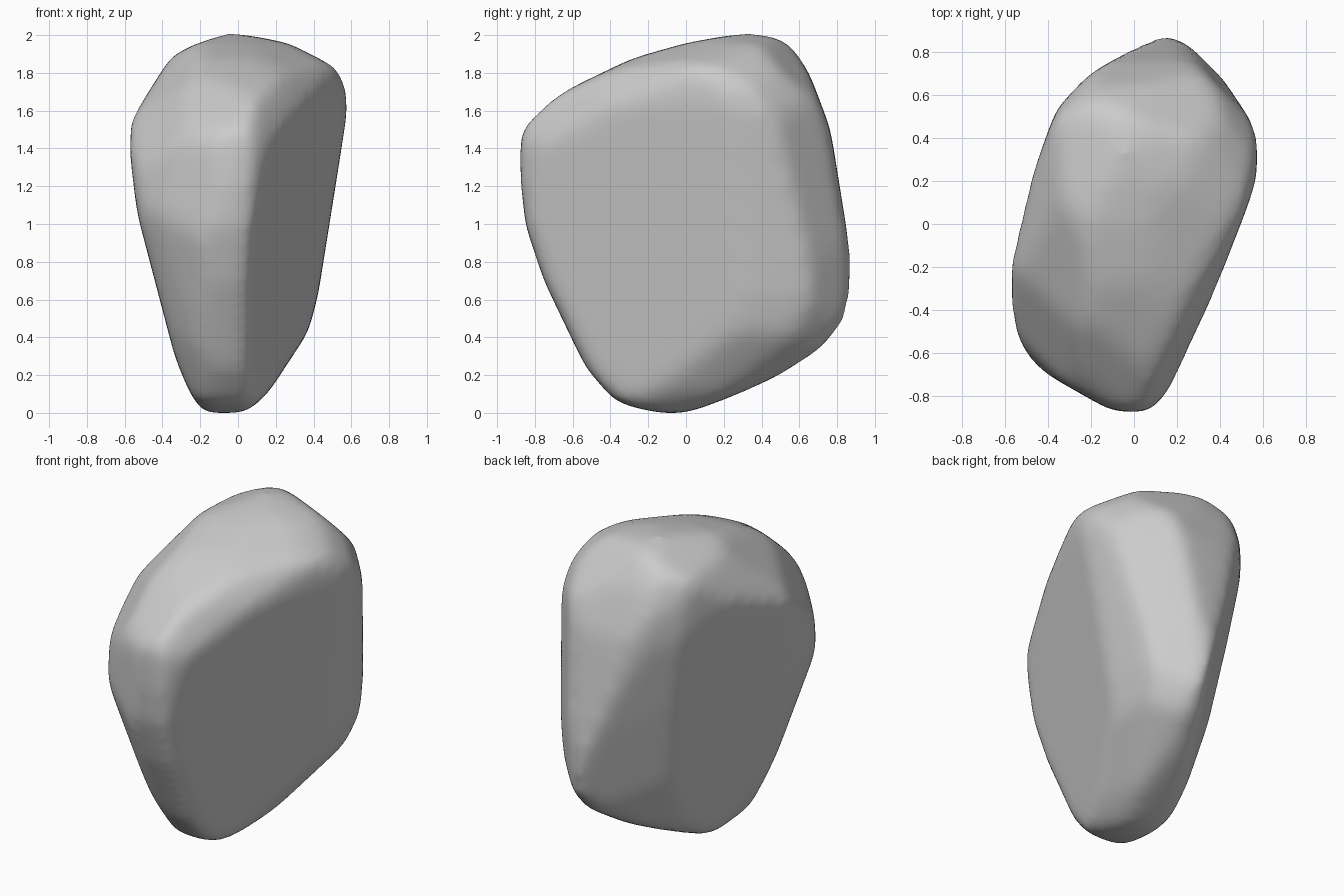
import bpy, bmesh
from mathutils import Vector
from math import sin, cos, radians

cube = bpy.data.objects.get("Cube")
if cube:
    bpy.data.objects.remove(cube, do_unlink=True)

# Stone outlines, each one chiselled along its own direction
FRONT = [(-.17, 0), (.04, .01), (.15, .11), (.36, .43), (.41, .62), (.57, 1.62),
         (.55, 1.76), (.46, 1.89), (.33, 1.93), (-.05, 2), (-.2, 1.95), (-.34, 1.88),
         (-.57, 1.52), (-.56, 1.36), (-.52, 1.05), (-.32, .29), (-.24, .1)]
SIDE = [(-.08, 0), (.04, .02), (.25, .1), (.48, .2), (.72, .35), (.84, .5), (.88, .71),
        (.75, 1.5), (.64, 1.79), (.53, 1.96), (.33, 2), (0, 1.94), (-.28, 1.86),
        (-.78, 1.62), (-.87, 1.47), (-.88, 1.38), (-.84, 1), (-.74, .7), (-.52, .24),
        (-.37, .07), (-.25, .03)]
PLAN = [(-.1, -.86), (.09, -.87), (.21, -.74), (.56, .2), (.57, .42), (.4, .72),
        (.3, .82), (.1, .88), (-.2, .69), (-.35, .53), (-.5, .13), (-.57, -.2),
        (-.56, -.46), (-.47, -.65)]
DIAGONAL_A = [(.31, 1.06), (.74, .67), (.78, .08), (.76, -.3), (.65, -.5), (.12, -.92),
              (-.07, -1.05), (-.16, -1.07), (-.29, -1.02), (-.39, -.91), (-.53, -.7),
              (-.61, -.5), (-.78, 0), (-.75, .28), (-.53, .62), (-.16, .94)]
DIAGONAL_B = [(-.49, .85), (-.31, .9), (.07, .9), (.38, .85), (.64, .65), (.78, .48),
              (.81, .24), (.76, .04), (.55, -.52), (.39, -.84), (.22, -.99),
              (-.12, -.99), (-.48, -.9), (-.73, -.72), (-.76, -.24), (-.72, .55),
              (-.63, .73)]
DIAGONAL_C = [(-.12, 1.04), (.11, 1.05), (.39, 1.03), (.57, .9), (.65, .66), (.55, .12),
              (.44, -.38), (.31, -.73), (.17, -.97), (-.02, -1.07), (-.27, -1.01),
              (-.38, -.92), (-.64, -.19), (-.66, .24), (-.51, .59), (-.33, .88)]
MARGIN = 0.014  # stone left on each outline for the weathering to wear away


def hull(points):
    """Closed convex mesh around the points."""
    bm = bmesh.new()
    for p in points:
        bm.verts.new(p)
    bmesh.ops.remove_doubles(bm, verts=bm.verts[:], dist=0.0005)
    bmesh.ops.convex_hull(bm, input=bm.verts[:])
    return bm


def trim(bm, point, normal):
    """Split off everything beyond one plane."""
    bmesh.ops.bisect_plane(bm, geom=bm.verts[:] + bm.edges[:] + bm.faces[:],
                           dist=0.0001, plane_co=point, plane_no=normal,
                           clear_outer=True)
    points = [v.co.copy() for v in bm.verts]
    bm.free()
    return hull(points)


def chisel(bm, outline, right, up, origin):
    """Trim the block with one plane per outline edge."""
    corners = [origin + right * a + up * b for a, b in outline]
    middle = sum(corners, Vector()) / len(corners)
    view = right.cross(up)
    for p, q in zip(corners, corners[1:] + corners[:1]):
        normal = (q - p).cross(view).normalized()
        if normal.dot(p - middle) < 0:
            normal.negate()
        bm = trim(bm, p + normal * MARGIN, normal)
    return bm


def diagonal(x, y, tilt):
    """Right and up axes of a slanted direction from the x, y quarter."""
    t = radians(tilt)
    toward = Vector((x, y, 0)).normalized()
    up = Vector((0, 0, cos(t))) - toward * sin(t)
    return Vector((0, 0, 1)).cross(toward), up


X, Y, Z = Vector((1, 0, 0)), Vector((0, 1, 0)), Vector((0, 0, 1))
block = hull([(x, y, z) for x in (-1, 1) for y in (-1, 1) for z in (-1, 3)])
for outline, right, up in ((FRONT, X, Z), (SIDE, Y, Z), (PLAN, X, Y)):
    block = chisel(block, outline, right, up, Vector())
for outline, x, y, tilt in ((DIAGONAL_A, 1, -1, 20), (DIAGONAL_B, -1, 1, 20),
                            (DIAGONAL_C, 1, 1, -20)):
    block = chisel(block, outline, *diagonal(x, y, tilt), Z)

# The two broad flat flanks, leaning in towards the base
block = trim(block, Vector((.64, .4, 1.6)), Vector((1, -.37, -.18)))
block = trim(block, Vector((-.58, -.2, 1.5)), Vector((-1, .3, -.19)))

mesh = bpy.data.meshes.new("boulder")
bmesh.ops.recalc_face_normals(block, faces=block.faces[:])
block.to_mesh(mesh)
block.free()
boulder = bpy.data.objects.new("boulder", mesh)
bpy.context.collection.objects.link(boulder)
bpy.context.view_layer.objects.active = boulder
boulder.select_set(True)

# Weathered, rounded edges
remesh = boulder.modifiers.new("even_grid", 'REMESH')
remesh.mode = 'VOXEL'
remesh.voxel_size = 0.03
soften = boulder.modifiers.new("weathering", 'SMOOTH')
soften.factor = 0.5
soften.iterations = 35
for name in ("even_grid", "weathering"):
    bpy.ops.object.modifier_apply(modifier=name)

# Stand the stone on the ground
lowest = min(v.co.z for v in boulder.data.vertices)
for v in boulder.data.vertices:
    v.co.z -= lowest
bpy.ops.object.shade_smooth()

# Plain grey stone
stone = bpy.data.materials.new("stone_grey")
stone.use_nodes = True
grey = (0.6, 0.6, 0.6, 1)
stone.diffuse_color = grey
stone.node_tree.nodes["Principled BSDF"].inputs["Base Color"].default_value = grey
boulder.data.materials.clear()
boulder.data.materials.append(stone)
